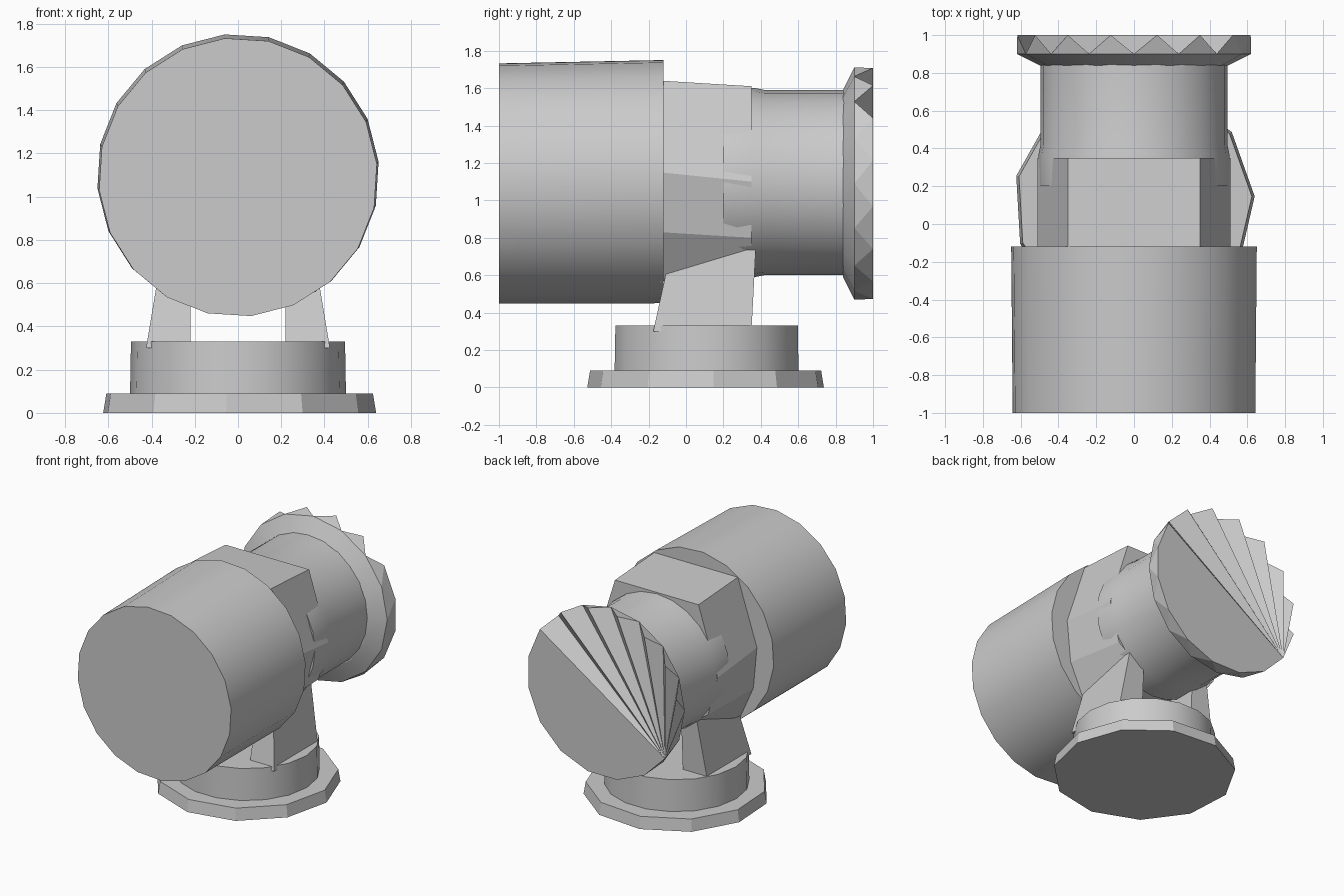
import bpy, bmesh, math
from math import sin, cos, pi, radians

cube = bpy.data.objects.get("Cube")
if cube:
    bpy.data.objects.remove(cube, do_unlink=True)

grey = bpy.data.materials.new("matte_grey")
grey.use_nodes = True
grey.diffuse_color = (0.6, 0.6, 0.6, 1)
grey.node_tree.nodes["Principled BSDF"].inputs["Base Color"].default_value = (0.6, 0.6, 0.6, 1)


def finish(name, bm, angle=30):
    bmesh.ops.recalc_face_normals(bm, faces=bm.faces)
    mesh = bpy.data.meshes.new(name)
    bm.to_mesh(mesh)
    bm.free()
    obj = bpy.data.objects.new(name, mesh)
    bpy.context.collection.objects.link(obj)
    mesh.materials.append(grey)
    bpy.ops.object.select_all(action="DESELECT")
    obj.select_set(True)
    bpy.context.view_layer.objects.active = obj
    bpy.ops.object.shade_smooth_by_angle(angle=radians(angle))
    return obj


def loft(name, sections, angle=30):
    """Skin a stack of matching closed sections and cap both ends."""
    bm = bmesh.new()
    rings = [[bm.verts.new(p) for p in s] for s in sections]
    n = len(rings[0])
    for a, b in zip(rings, rings[1:]):
        for i in range(n):
            j = (i + 1) % n
            bm.faces.new((a[i], a[j], b[j], b[i]))
    bm.faces.new(rings[0])
    bm.faces.new(rings[-1])
    return finish(name, bm, angle)


def upright(z, r, n, turn=0.0):
    return [(r * cos(2 * pi * (i + turn) / n), 0.11 + r * sin(2 * pi * (i + turn) / n), z)
            for i in range(n)]


def lying(y, r, n, zc, turn=0.0):
    return [(r * cos(2 * pi * (i + turn) / n), y, zc + r * sin(2 * pi * (i + turn) / n))
            for i in range(n)]


# Base: faceted foot plate and round turntable
loft("foot_plate", [upright(0, 0.64, 11, 0.1), upright(0.09, 0.625, 11, 0.1)])
loft("turntable", [upright(0.05, 0.5, 18), upright(0.33, 0.495, 18)])

# Pair of tapered support legs
for side, name in ((1, "left_leg"), (-1, "right_leg")):
    loft(name, [[(side * x, y, z) for x, y in ((0.22, y0), (x1, y0), (x1, y1), (0.22, y1))]
                for z, x1, y0, y1 in ((0.3, 0.425, -0.175, 0.35), (0.78, 0.345, -0.07, 0.375))])

# Large front barrel
loft("front_barrel", [lying(-1, 0.645, 20, 1.09, 0.3), lying(-0.12, 0.653, 20, 1.1, 0.3)])


# Angular middle housing, mirrored across its centre
def housing_section(y, half):
    return [(x, y, z) for x, z in half] + [(-x, y, z) for x, z in reversed(half)]


loft("middle_housing", [
    housing_section(-0.14, ((0.35, 1.64), (0.51, 1.15), (0.48, 0.83), (0.36, 0.56))),
    housing_section(0.35, ((0.35, 1.61), (0.51, 1.1), (0.43, 0.8), (0.35, 0.74)))], 20)

# Rear neck
loft("rear_neck", [lying(y, r, 24, 1.095) for y, r in
                   ((0.2, 0.505), (0.37, 0.505), (0.42, 0.495), (0.86, 0.495))])

# Rear flange: flared collar, zigzag rim and a cap pleated along its upper arc
bm = bmesh.new()
N = 16
neck, back, rim = [[bm.verts.new(p) for p in lying(y, r, N, 1.09, t)]
                   for y, r, t in ((0.84, 0.5, 0), (0.9, 0.62, 0), (1.0, 0.63, 0.5))]
bm.faces.new(neck)
outline = []
for i in range(N):
    j = (i + 1) % N
    bm.faces.new((neck[i], neck[j], back[j], back[i]))
    bm.faces.new((back[i], back[j], rim[i]))
    outline.append(rim[i])
    if 1 <= i <= 7:
        outline.append(back[j])
    else:
        bm.faces.new((rim[i], back[j], rim[j]))
start = outline.index(rim[9])
fan = outline[start:] + outline[:start]
for a, b in zip(fan[1:], fan[2:]):
    bm.faces.new((fan[0], a, b))
finish("rear_flange", bm, 15)
